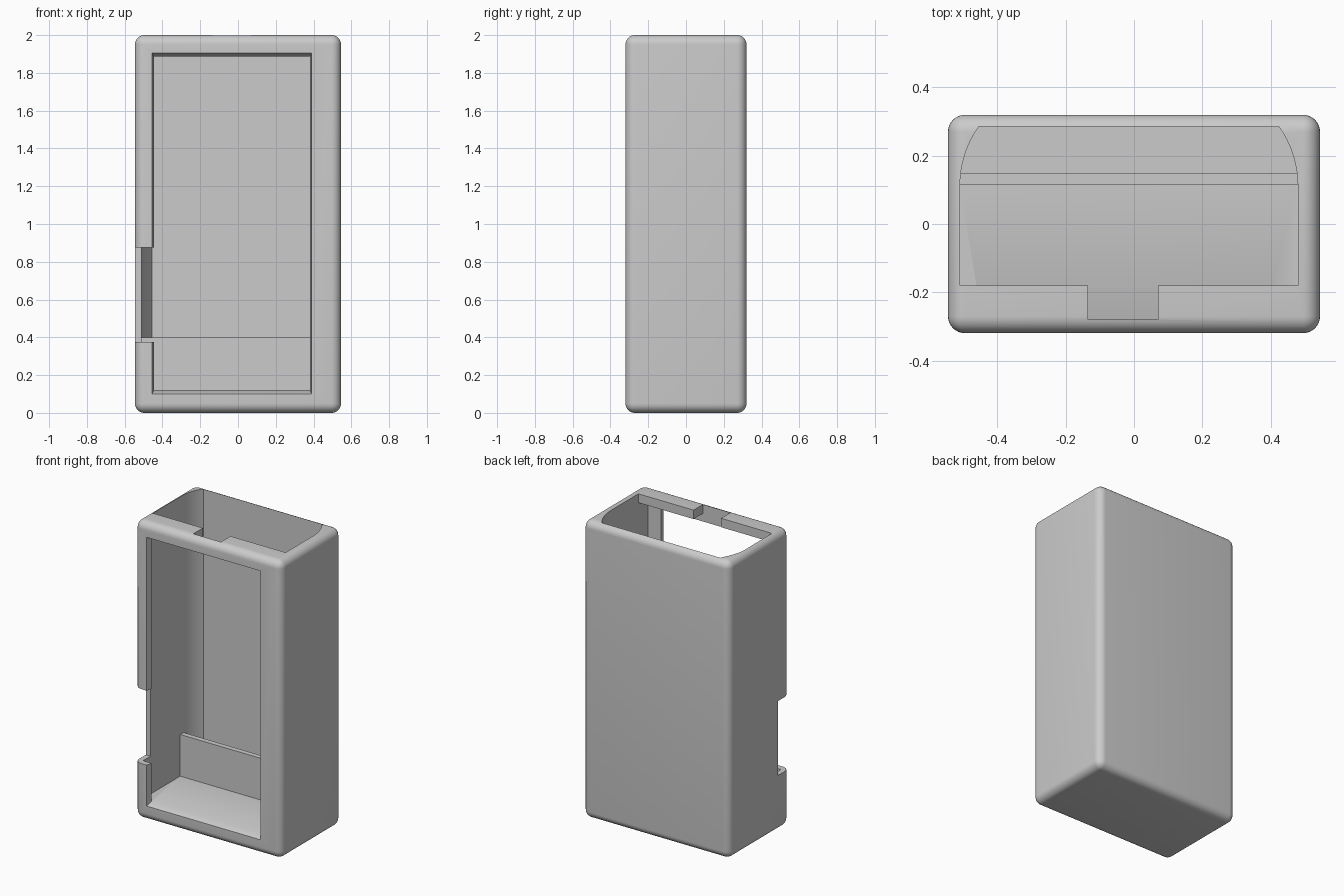
import bpy, bmesh, math

old = bpy.data.objects.get("Cube")
if old:
    bpy.data.objects.remove(old, do_unlink=True)

grey = bpy.data.materials.new("plain grey")
grey.use_nodes = True
GREY = (0.6, 0.6, 0.6, 1)
grey.diffuse_color = GREY
grey.node_tree.nodes["Principled BSDF"].inputs["Base Color"].default_value = GREY


def loft(name, lower, upper):
    """Solid between two matching rings of points."""
    bm = bmesh.new()
    a = [bm.verts.new(p) for p in lower]
    b = [bm.verts.new(p) for p in upper]
    bm.faces.new(a)
    bm.faces.new(b)
    for i in range(len(a)):
        j = (i + 1) % len(a)
        bm.faces.new((a[i], a[j], b[j], b[i]))
    bmesh.ops.recalc_face_normals(bm, faces=bm.faces)
    mesh = bpy.data.meshes.new(name)
    bm.to_mesh(mesh)
    bm.free()
    mesh.materials.append(grey)
    obj = bpy.data.objects.new(name, mesh)
    bpy.context.collection.objects.link(obj)
    return obj


def prism(name, outline, z0, z1):
    return loft(name, [(x, y, z0) for x, y in outline], [(x, y, z1) for x, y in outline])


def rect(x0, x1, y0, y1):
    return [(x0, y0), (x1, y0), (x1, y1), (x0, y1)]


def apply(obj, mod):
    bpy.context.view_layer.objects.active = obj
    bpy.ops.object.modifier_apply(modifier=mod.name)


def cut(obj, cutter):
    mod = obj.modifiers.new("cut", "BOOLEAN")
    mod.operation = "DIFFERENCE"
    mod.solver = "EXACT"
    mod.object = cutter
    apply(obj, mod)
    bpy.data.objects.remove(cutter, do_unlink=True)


# Curved rear corners shared by the cavity and the top opening
LEFT, RIGHT, BACK, START = -0.51, 0.48, 0.285, 0.11
R = 0.306
SWEEP = math.asin((BACK - START) / R)
arc = [(R * (1 - math.cos(SWEEP * i / 12)), START + R * math.sin(SWEEP * i / 12)) for i in range(13)]
rear = [(RIGHT - d, y) for d, y in arc] + [(LEFT + d, y) for d, y in reversed(arc)]

# Rounded outer case
case = prism("case", rect(-0.545, 0.545, -0.32, 0.32), 0, 2)
bevel = case.modifiers.new("round", "BEVEL")
bevel.width = 0.05
bevel.segments = 8
apply(case, bevel)

# Inner cavity, then the narrower top opening with its finger notch
cut(case, prism("cavity_cutter", [(LEFT, -0.28), (RIGHT, -0.28)] + rear, 0.12, 1.94))
mouth = [(LEFT, -0.18), (-0.135, -0.18), (-0.135, -0.28), (0.07, -0.28), (0.07, -0.18), (RIGHT, -0.18)]
cut(case, prism("mouth_cutter", mouth + rear, 1.8, 2.1))


# Front window with sloped edges
def window_ring(y, grow):
    return [(x, y, z) for x, z in rect(-0.445 - grow, 0.38 + grow, 0.12 - 2 * grow, 1.885 + 2 * grow)]


cut(case, loft("window_cutter", window_ring(-0.33, 0.0125), window_ring(-0.279, 0)))

# Side button notch in the front corner
cut(case, prism("notch_cutter", rect(-0.6, -0.444, -0.4, -0.2), 0.375, 0.875))

# Low partition inside
partition = prism("partition", rect(LEFT - 0.005, RIGHT + 0.005, 0.115, 0.15), 0.11, 0.4)

bpy.ops.object.select_all(action="DESELECT")
case.select_set(True)
bpy.context.view_layer.objects.active = case
bpy.ops.object.shade_smooth_by_angle(angle=math.radians(30))
